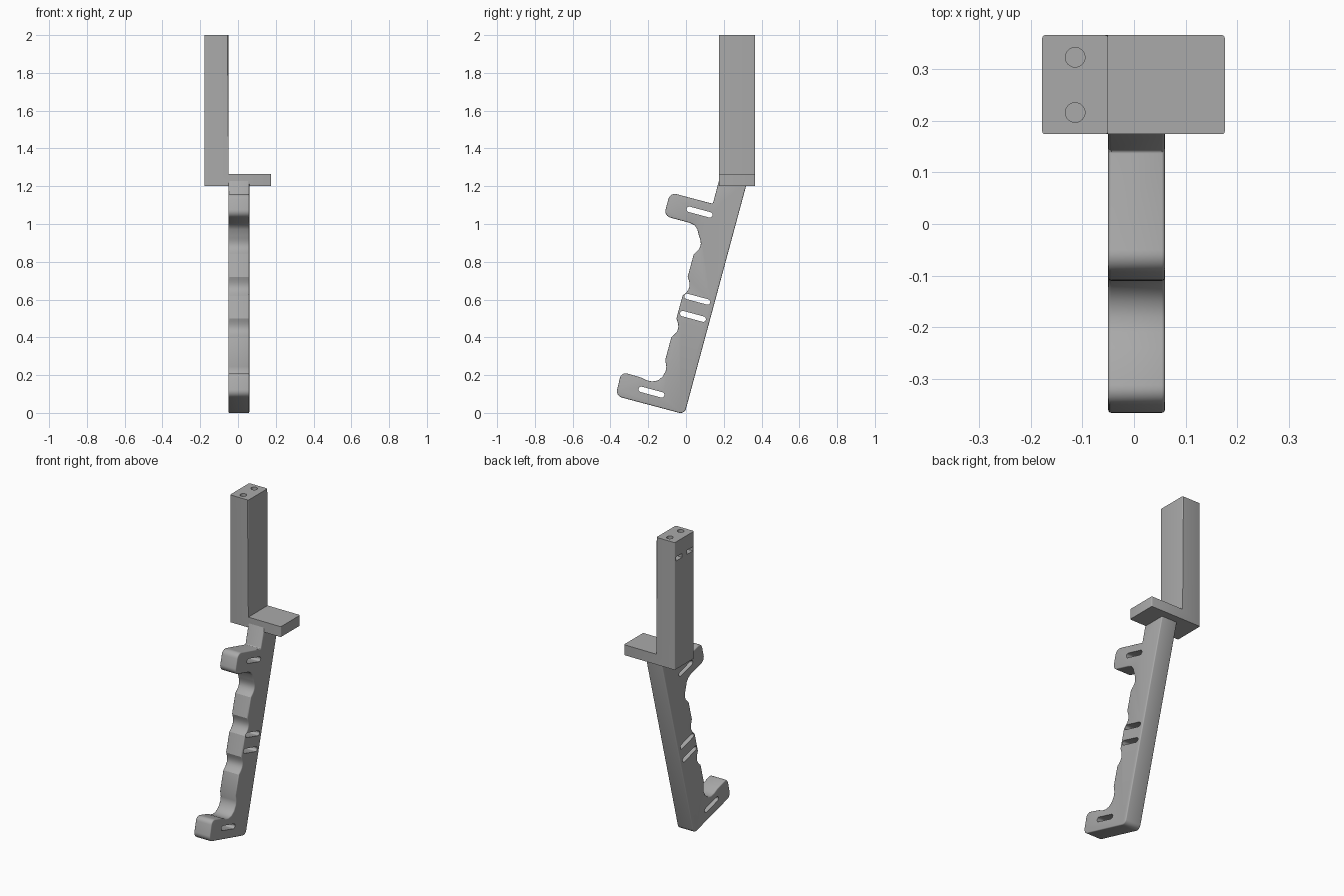
import bpy, bmesh, math
from mathutils import Vector

default = bpy.data.objects.get("Cube")
if default:
    bpy.data.objects.remove(default)

grey = bpy.data.materials.new("plain grey")
grey.use_nodes = True
colour = (0.4, 0.4, 0.4, 1)
grey.diffuse_color = colour
grey.node_tree.nodes["Principled BSDF"].inputs["Base Color"].default_value = colour


def rounded(corners, steps=6):
    """Turn (u, v, radius) corners into an outline with filleted corners."""
    out = []
    for i, (u, v, r) in enumerate(corners):
        p = Vector((u, v))
        if r == 0:
            out.append(p)
            continue
        a = (Vector(corners[i - 1][:2]) - p).normalized()
        b = (Vector(corners[(i + 1) % len(corners)][:2]) - p).normalized()
        half = a.angle(b) / 2
        centre = p + (a + b).normalized() * r / math.sin(half)
        start = p + a * r / math.tan(half) - centre
        end = p + b * r / math.tan(half) - centre
        turn = start.angle(end)
        for k in range(steps + 1):
            t = k / steps
            out.append(centre + (start * math.sin((1 - t) * turn)
                                 + end * math.sin(t * turn)) / math.sin(turn))
    return out


def extrude(name, outline, axis, low, high, vertical_bevel=0):
    """Prism from a 2D outline: axis x takes (y, z), y takes (x, z), z takes (x, y)."""
    bm = bmesh.new()
    place = {"x": lambda p: (low, p[0], p[1]),
             "y": lambda p: (p[0], low, p[1]),
             "z": lambda p: (p[0], p[1], low)}[axis]
    face = bm.faces.new([bm.verts.new(place(p)) for p in outline])
    new = bmesh.ops.extrude_face_region(bm, geom=[face])["geom"]
    shift = Vector([(high - low) * (axis == a) for a in "xyz"])
    bmesh.ops.translate(bm, vec=shift, verts=[v for v in new if isinstance(v, bmesh.types.BMVert)])
    bmesh.ops.recalc_face_normals(bm, faces=bm.faces)
    if vertical_bevel:
        upright = [e for e in bm.edges
                   if abs(e.verts[0].co.z - e.verts[1].co.z) > 0.99 * e.calc_length()]
        bmesh.ops.bevel(bm, geom=upright, offset=vertical_bevel, segments=3,
                        profile=0.5, affect="EDGES")
    mesh = bpy.data.meshes.new(name)
    bm.to_mesh(mesh)
    bm.free()
    mesh.materials.append(grey)
    obj = bpy.data.objects.new(name, mesh)
    bpy.context.collection.objects.link(obj)
    return obj


def select(obj):
    bpy.ops.object.select_all(action="DESELECT")
    obj.select_set(True)
    bpy.context.view_layer.objects.active = obj


def cut(obj, cutters):
    select(obj)
    for cutter in cutters:
        cutter.hide_render = True
        mod = obj.modifiers.new("cut", "BOOLEAN")
        mod.operation = "DIFFERENCE"
        mod.solver = "EXACT"
        mod.object = cutter
        bpy.ops.object.modifier_apply(modifier=mod.name)
        bpy.data.objects.remove(cutter)


def smooth(obj):
    select(obj)
    bpy.ops.object.shade_smooth_by_angle(angle=math.radians(32))


# Handle outline: heel, toe and the curved step above the toe
outline = [(0.327, 1.235, 0), (-0.008, -0.007, 0.03), (-0.373, 0.09, 0.035),
           (-0.342, 0.217, 0.03), (-0.24, 0.188, 0), (-0.21, 0.173, 0),
           (-0.18, 0.166, 0), (-0.15, 0.171, 0), (-0.125, 0.19, 0),
           (-0.108, 0.22, 0), (-0.104, 0.245, 0), (-0.11, 0.28, 0)]

# Finger scallops along the leaning front edge
lean = 0.27
for base in (0.4, 0.62, 0.84):
    for k in range(9):
        z = base + 0.1 * k / 8
        depth = 0.022 * math.sin(math.pi * k / 8)
        outline.append((-0.11 + lean * (z - 0.28) + depth, z - lean * depth, 0))

# Finger hook and neck
outline += [(0.06, 0.972, 0), (0.045, 0.994, 0), (0.02, 1.006, 0),
            (-0.117, 1.043, 0.035), (-0.084, 1.167, 0.035),
            (0.142, 1.107, 0), (0.176, 1.235, 0)]
handle = extrude("handle", rounded(outline), "x", -0.05, 0.06)

# Softened rims on both sides of the handle
select(handle)
rim = handle.modifiers.new("rim", "BEVEL")
rim.width = 0.006
rim.segments = 3
rim.limit_method = "ANGLE"
rim.angle_limit = math.radians(65)
rim.use_clamp_overlap = False
bpy.ops.object.modifier_apply(modifier=rim.name)


# Slanted slots through the handle
def slot(y, z, r=0.0145):
    tilt = math.atan(lean)
    pts = []
    for k in range(18):
        a = math.pi * (k // 9 + (k % 9) / 8) - math.pi / 2
        u = r * math.cos(a) + (0.056 if k < 9 else -0.056)
        v = r * math.sin(a)
        pts.append((y + u * math.cos(tilt) + v * math.sin(tilt),
                    z - u * math.sin(tilt) + v * math.cos(tilt)))
    return extrude("slot_cutter", pts, "x", -0.2, 0.2)


cut(handle, [slot(y, z) for y, z in
             ((0.072, 1.063), (0.06, 0.602), (0.037, 0.511), (-0.183, 0.11))])
smooth(handle)

# Upright post and side plate in one L-shaped bracket
bracket = extrude("post_and_plate",
                  [(-0.178, 1.2), (0.176, 1.2), (0.176, 1.265),
                   (-0.05, 1.265), (-0.05, 2), (-0.178, 2)],
                  "y", 0.174, 0.366, vertical_bevel=0.006)

# Screw holes in the post top, each with a nut pocket in the side
cutters = []
for y in (0.216, 0.323):
    ring = [(-0.114 + 0.019 * math.cos(math.tau * k / 32),
             y + 0.019 * math.sin(math.tau * k / 32)) for k in range(32)]
    cutters.append(extrude("screw_hole_cutter", ring, "z", 1.84, 2.1))
    pocket = [(-0.25, y - 0.03), (-0.083, y - 0.03), (-0.083, y + 0.03), (-0.25, y + 0.03)]
    cutters.append(extrude("nut_pocket_cutter", pocket, "z", 1.88, 1.906))
cut(bracket, cutters)
smooth(bracket)
